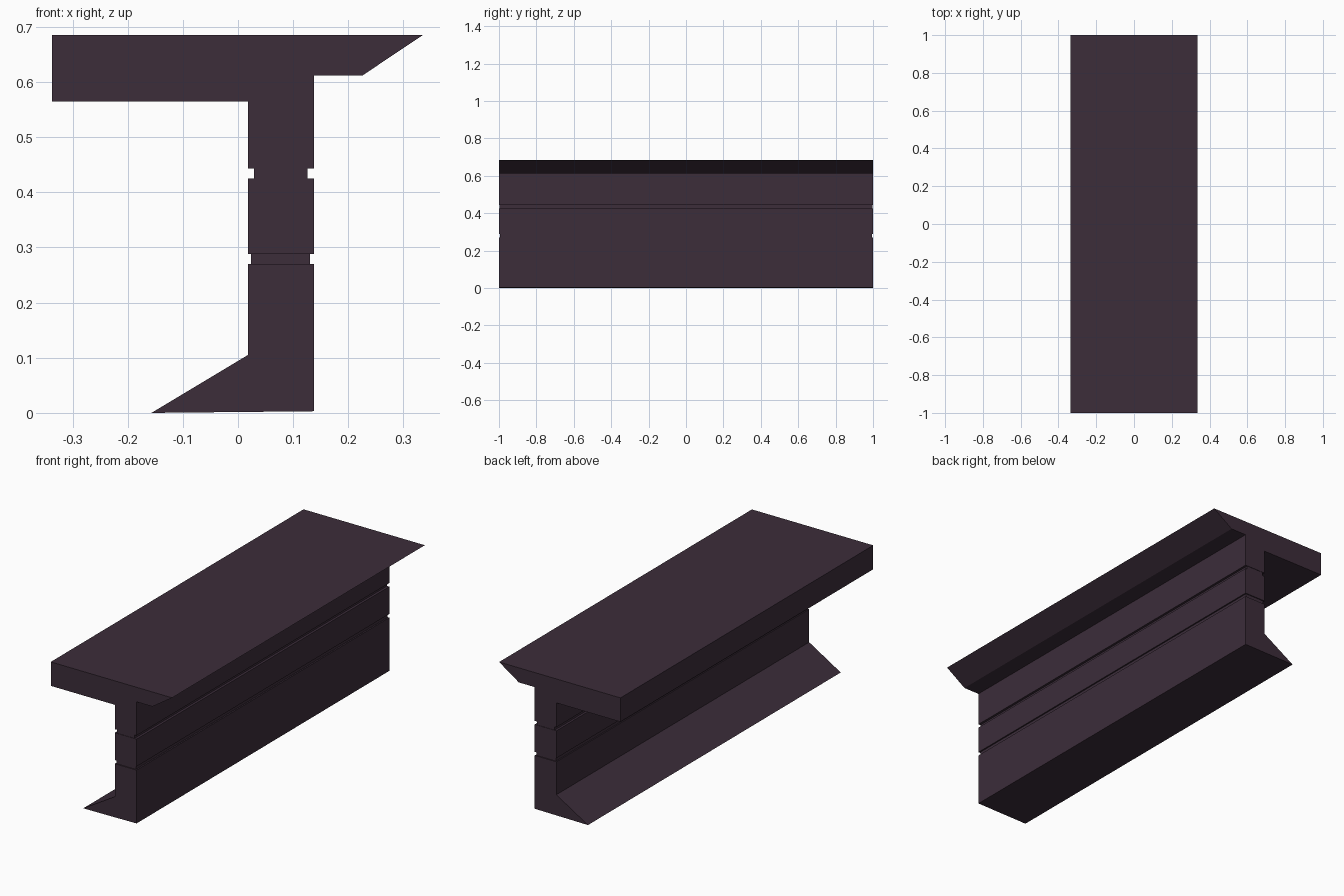
import bpy, bmesh

if "Cube" in bpy.data.objects:
    bpy.data.objects.remove(bpy.data.objects["Cube"])

# One dark plum paint for the whole beam
paint = bpy.data.materials.new("dark plum")
paint.diffuse_color = (0.045, 0.026, 0.042, 1)
paint.use_nodes = True
paint.node_tree.nodes["Principled BSDF"].inputs["Base Color"].default_value = paint.diffuse_color


def extrude_profile(name, points, half_length):
    """Closed x-z outline extruded along y."""
    bm = bmesh.new()
    face = bm.faces.new([bm.verts.new((x, -half_length, z)) for x, z in points])
    moved = bmesh.ops.extrude_face_region(bm, geom=[face])["geom"]
    verts = [v for v in moved if isinstance(v, bmesh.types.BMVert)]
    bmesh.ops.translate(bm, verts=verts, vec=(0, 2 * half_length, 0))
    bmesh.ops.recalc_face_normals(bm, faces=bm.faces)
    mesh = bpy.data.meshes.new(name)
    bm.to_mesh(mesh)
    bm.free()
    mesh.materials.append(paint)
    obj = bpy.data.objects.new(name, mesh)
    bpy.context.collection.objects.link(obj)


def box_profile(x0, x1, z0, z1):
    return [(x0, z0), (x1, z0), (x1, z1), (x0, z1)]


LEFT, RIGHT = 0.018, 0.138   # faces of the upright web

# Top flange with sloped lip, and the upper part of the web
extrude_profile("top_flange", [
    (LEFT, 0.443), (RIGHT, 0.443), (RIGHT, 0.612), (0.226, 0.612),
    (0.335, 0.685), (-0.337, 0.685), (-0.337, 0.565), (LEFT, 0.565)], 1.0)

# Middle block of the web
extrude_profile("web_block", box_profile(LEFT, RIGHT, 0.288, 0.425), 1.0)

# Lower web with sloped foot
extrude_profile("foot", [
    (-0.157, 0.0), (RIGHT, 0.003), (RIGHT, 0.270), (LEFT, 0.270),
    (LEFT, 0.105)], 1.0)

# Recessed strips that form the grooves
extrude_profile("upper_groove", box_profile(0.029, 0.126, 0.425, 0.443), 0.998)
extrude_profile("lower_groove", box_profile(0.024, 0.131, 0.270, 0.288), 0.995)
